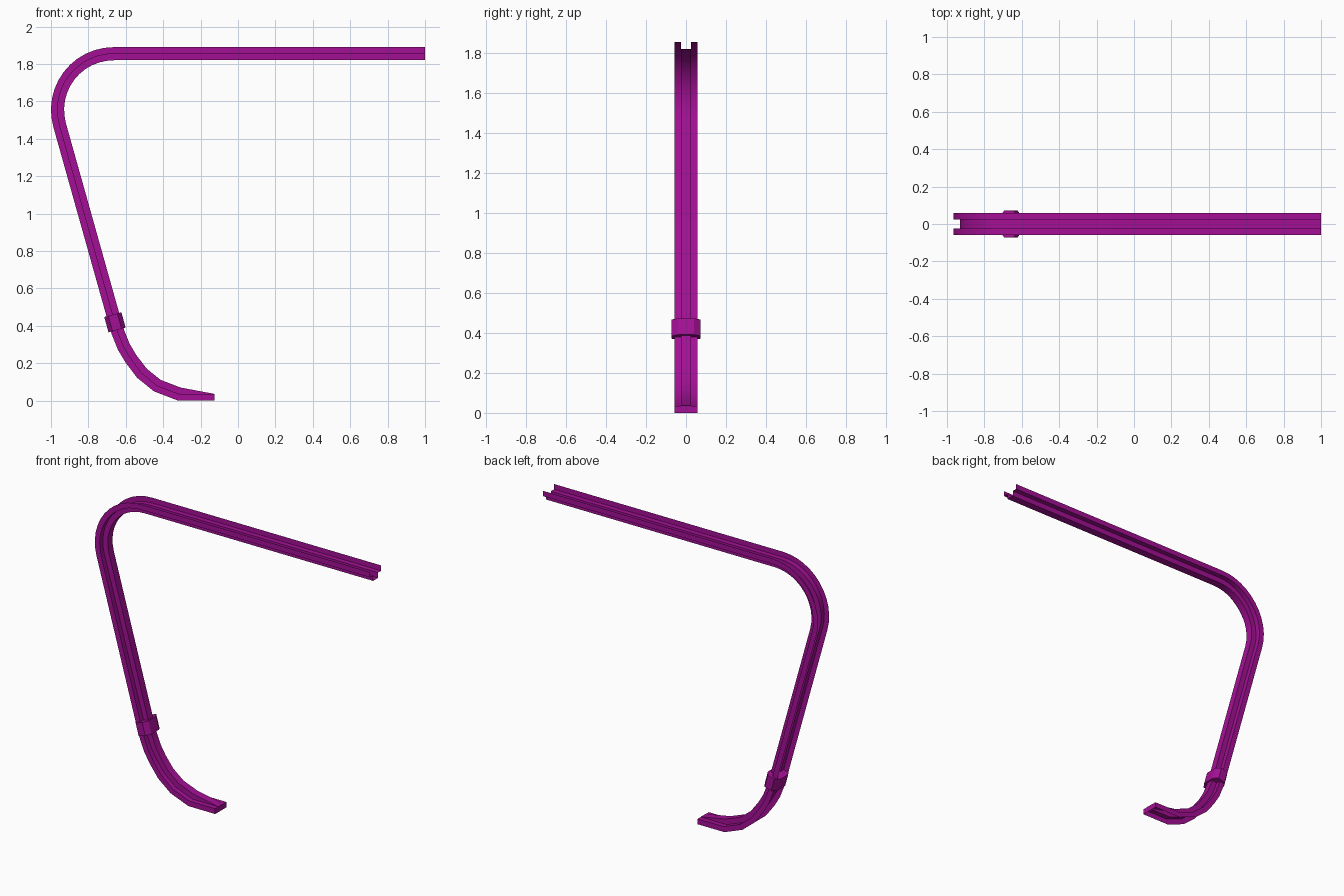
import bpy, bmesh, math
from mathutils import Vector, Matrix

cube = bpy.data.objects.get("Cube")
if cube:
    bpy.data.objects.remove(cube)

purple = bpy.data.materials.new("purple")
purple.use_nodes = True
colour = (0.37, 0.005, 0.30, 1)
purple.diffuse_color = colour
purple.node_tree.nodes["Principled BSDF"].inputs["Base Color"].default_value = colour


def finish(bm, name, angle):
    mesh = bpy.data.meshes.new(name)
    bm.to_mesh(mesh)
    bm.free()
    mesh.materials.append(purple)
    obj = bpy.data.objects.new(name, mesh)
    bpy.context.collection.objects.link(obj)
    bpy.ops.object.select_all(action="DESELECT")
    obj.select_set(True)
    bpy.context.view_layer.objects.active = obj
    bpy.ops.object.shade_smooth_by_angle(angle=math.radians(angle))
    return obj


def section(depth):
    """Open hat channel: lip, shelf, wall and floor as (y, depth) points."""
    half = [(-0.058, 0), (-0.058, SHELF), (-0.025, SHELF), (-0.025, depth)]
    return half + [(-y, d) for y, d in reversed(half)]


SHELF, DEPTH, STEPS, TILT = 0.035, 0.07, 12, math.radians(15.5)

# Outer edge of the rail: arm, round bend, leg, curved foot
centre, radius = Vector((-0.665, 1.555)), 0.335
path = [Vector((1, 1.89))]
for i in range(STEPS + 1):
    a = math.pi / 2 + (math.pi / 2 + TILT) * i / STEPS
    path.append(centre + radius * Vector((math.cos(a), math.sin(a))))
path += [Vector(p) for p in [(-0.70, 0.44), (-0.675, 0.355), (-0.642, 0.272),
                             (-0.602, 0.205), (-0.54, 0.123), (-0.45, 0.05),
                             (-0.32, 0), (-0.125, 0)]]

# Sweep the channel along the path with mitred joints
bm = bmesh.new()
rings = []
for i, p in enumerate(path):
    before = (p - path[i - 1]).normalized() if i else None
    after = (path[i + 1] - p).normalized() if i < len(path) - 1 else None
    before, after = before or after, after or before
    tangent = (before + after).normalized()
    inward = Vector((-tangent.y, tangent.x)) / tangent.dot(before)
    depth = DEPTH if i < len(path) - 1 else SHELF + 0.001
    ring = []
    for y, d in section(depth):
        q = p + inward * d
        ring.append(bm.verts.new((q.x, y, q.y)))
    rings.append(ring)
for r, s in zip(rings, rings[1:]):
    for j in range(len(r) - 1):
        bm.faces.new((r[j], s[j], s[j + 1], r[j + 1]))
bm.faces.new(rings[-1])  # closed toe
bmesh.ops.recalc_face_normals(bm, faces=bm.faces)
finish(bm, "channel_rail", 35)

# Eight-sided collar around the joint of leg and foot
bm = bmesh.new()
quarter = [(0.0475, 0.04), (0.025, 0.073)]
outline = quarter + [(-x, y) for x, y in reversed(quarter)]
outline += [(-x, -y) for x, y in outline]
base = bm.faces.new([bm.verts.new((x, y, -0.0425)) for x, y in outline])
top = bmesh.ops.extrude_face_region(bm, geom=[base])["geom"]
bmesh.ops.translate(bm, vec=(0, 0, 0.085),
                    verts=[g for g in top if isinstance(g, bmesh.types.BMVert)])
bmesh.ops.recalc_face_normals(bm, faces=bm.faces)
collar = finish(bm, "joint_collar", 20)
collar.matrix_world = Matrix.Translation((-0.658, 0, 0.419)) @ Matrix.Rotation(-TILT, 4, "Y")
